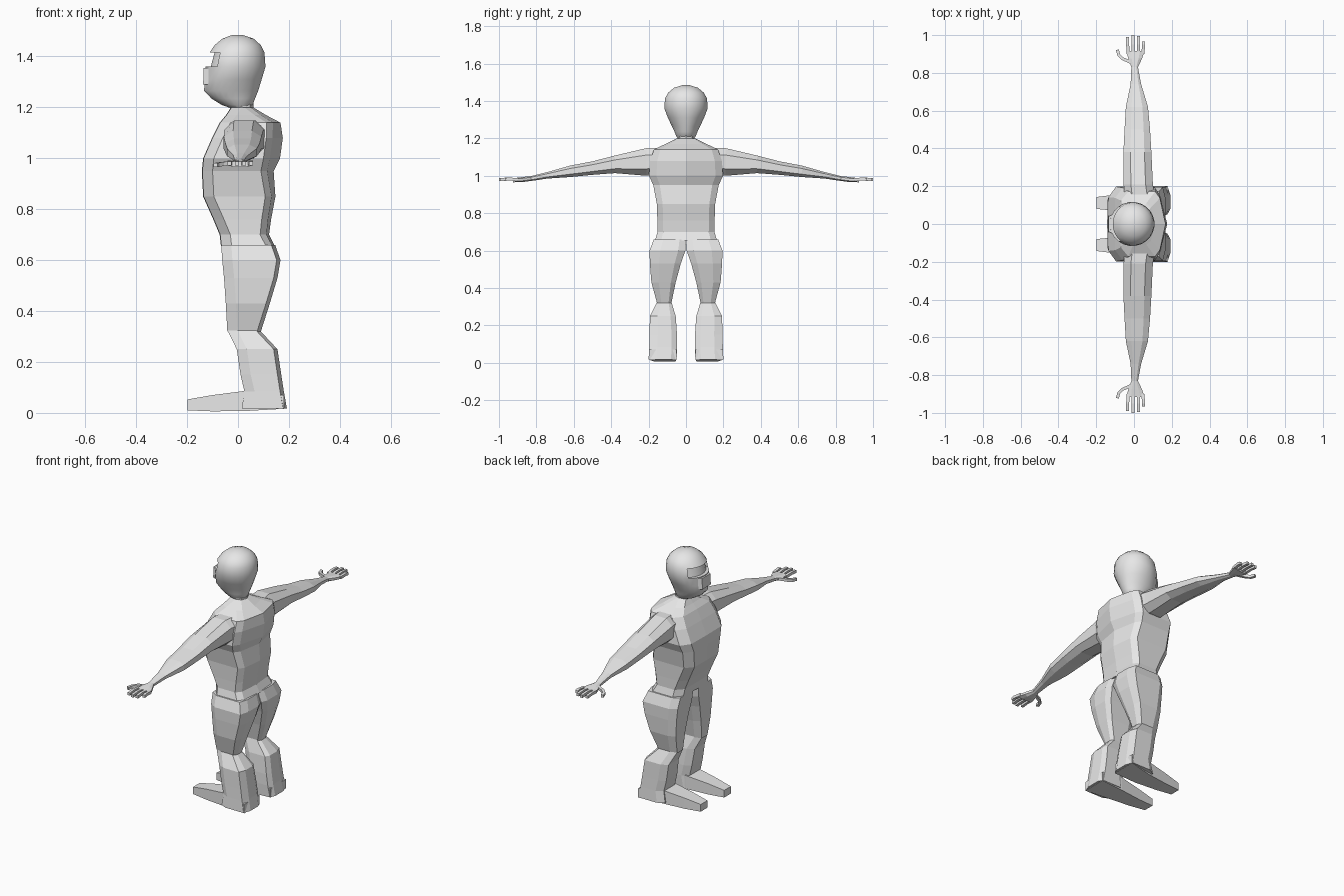
import bpy, bmesh, math
from mathutils import Vector

if "Cube" in bpy.data.objects:
    bpy.data.objects.remove(bpy.data.objects["Cube"])

grey = bpy.data.materials.new("plain grey")
grey.diffuse_color = (0.8, 0.8, 0.8, 1)
grey.use_nodes = True
grey.node_tree.nodes["Principled BSDF"].inputs["Base Color"].default_value = grey.diffuse_color


def finish(bm, name):
    bmesh.ops.recalc_face_normals(bm, faces=bm.faces[:])
    me = bpy.data.meshes.new(name)
    bm.to_mesh(me)
    bm.free()
    ob = bpy.data.objects.new(name, me)
    bpy.context.collection.objects.link(ob)
    me.materials.append(grey)
    return ob


def loft(bm, rings):
    """Skin equal-sized rings of points and cap both ends."""
    vs = [[bm.verts.new(p) for p in r] for r in rings]
    n = len(vs[0])
    for a, b in zip(vs, vs[1:]):
        for i in range(n):
            j = (i + 1) % n
            bm.faces.new((a[i], a[j], b[j], b[i]))
    bm.faces.new(vs[0])
    bm.faces.new(vs[-1])


def part(name, *lofts, side=1):
    bm = bmesh.new()
    for rings in lofts:
        loft(bm, [[(x, y * side, z) for x, y, z in r] for r in rings])
    return finish(bm, name)


# Torso: flat chest, angled back with a centre crease
def torso_ring(z, xf, xb, w, d):
    half = [(xf, .72 * w), (xf + .04, w), (xb - d - .025, w), (xb - d, .8 * w)]
    pts = [(xf - .002, 0)] + half + [(xb, 0)] + [(x, -y) for x, y in half[::-1]]
    return [(x, y, z) for x, y in pts]


part("torso", [torso_ring(*r) for r in [
    (.655, -.065, .145, .165, .01), (.70, -.07, .122, .152, .01),
    (.76, -.095, .13, .153, .012), (.85, -.135, .147, .156, .015),
    (.95, -.14, .14, .175, .025), (1.0, -.135, .165, .198, .04),
    (1.08, -.1, .176, .192, .04), (1.14, -.07, .167, .172, .03),
    (1.17, -.045, .11, .11, .02), (1.2, -.025, .06, .05, .01)]])


# Neck
part("neck", [[(.015 + r * math.cos(a * math.pi / 4), r * math.sin(a * math.pi / 4), z)
               for a in range(8)] for z, r in [(1.17, .055), (1.2, .045), (1.25, .045)]])


# Legs: thigh, shin and foot
def leg_ring(z, xf, xb, yi, yo):
    t = yo - yi
    return [(xf, yi + .15 * t, z), (xf, yo - .15 * t, z), (xf + .04, yo, z),
            (xb - .015, yo, z), (xb, yo - .3 * t, z), (xb, yi + .2 * t, z),
            (xb - .015, yi, z), (xf + .04, yi, z)]


def box_ring(x, yi, yo, z0, z1):
    return [(x, yi, z0), (x, yo, z0), (x, yo, z1), (x, yi, z1)]


thigh = [leg_ring(*r) for r in [
    (.66, -.066, .146, 0, .172), (.60, -.062, .167, .003, .195),
    (.53, -.055, .155, .028, .193), (.43, -.048, .125, .055, .185),
    (.32, -.042, .09, .078, .155)]]
shin = [leg_ring(*r) for r in [
    (.325, -.042, .085, .078, .155), (.25, -.005, .155, .055, .193),
    (.15, .01, .17, .048, .195), (.085, .025, .18, .047, .197),
    (.018, .015, .192, .05, .2)]]
foot = [box_ring(*r) for r in [
    (.18, .052, .198, .016, .07), (.04, .055, .172, .008, .088),
    (-.10, .07, .155, .006, .07), (-.198, .08, .143, .01, .053)]]


# Arms: tapered bevelled sections along y
def arm_ring(y, x0, x1, z0, z1):
    dx, dz = (x1 - x0) * .25, (z1 - z0) * .25
    return [(x0, y, z0 + dz), (x0 + dx, y, z0), (x1 - dx, y, z0), (x1, y, z0 + dz),
            (x1, y, z1 - dz), (x1 - dx, y, z1), (x0 + dx, y, z1), (x0, y, z1 - dz)]


arm = [arm_ring(*r) for r in [
    (.15, -.05, .11, 1.01, 1.148), (.21, -.055, .1, 1.0, 1.148),
    (.38, -.056, .092, 1.014, 1.108), (.50, -.05, .085, 1.005, 1.077),
    (.62, -.043, .074, .993, 1.054), (.74, -.018, .038, .985, 1.02),
    (.83, -.014, .021, .972, .998), (.875, -.03, .042, .966, .993),
    (.915, -.04, .056, .966, .988)]]


# Fingers and thumb: thin square tubes along a short path
def digit(path, r):
    rings = []
    for k, p in enumerate(path):
        d = Vector(path[min(k + 1, len(path) - 1)]) - Vector(path[max(k - 1, 0)])
        s = Vector((d.y, -d.x, 0)).normalized() * r
        q, up = Vector(p), Vector((0, 0, r))
        rings.append([q + s + up, q - s + up, q - s - up, q + s - up])
    return rings


digits = [digit([(x, .90, .979), (x * 1.08, .95, .983), (x * 1.08, tip, .979)], .008)
          for x, tip in [(-.031, .99), (-.004, 1.0), (.022, .995), (.047, .967)]]
digits.append(digit([(-.015, .855, .982), (-.06, .875, .978), (-.08, .893, .975),
                     (-.088, .922, .973)], .008))

for side, label in [(1, "right"), (-1, "left")]:
    part(label + "_thigh", thigh, side=side)
    part(label + "_shin", shin, side=side)
    part(label + "_foot", foot, side=side)
    part(label + "_arm", arm, side=side)
    part(label + "_fingers", *digits, side=side)

# Head: smooth rounded helmet narrowing to the jaw
SEG = 24
bm = bmesh.new()
rings = []
for z, xf, xb, w in [
        (1.192, -.015, .03, .035), (1.21, -.065, .058, .052), (1.235, -.105, .068, .062),
        (1.265, -.134, .08, .076), (1.31, -.132, .094, .098), (1.36, -.128, .109, .117),
        (1.415, -.113, .105, .113), (1.445, -.092, .09, .095), (1.47, -.062, .062, .065),
        (1.484, -.025, .02, .022)]:
    c, rx = (xf + xb) / 2, (xb - xf) / 2
    rings.append([(c + rx * math.cos(2 * math.pi * (i + .5) / SEG),
                   w * math.sin(2 * math.pi * (i + .5) / SEG), z) for i in range(SEG)])
loft(bm, rings)
bmesh.ops.recalc_face_normals(bm, faces=bm.faces[:])
# Eye opening sunk into the front of the head
eye = [f for f in bm.faces if 1.36 < f.calc_center_median().z < 1.41
       and f.calc_center_median().x < -.08]
out = bmesh.ops.extrude_face_region(bm, geom=eye)
bmesh.ops.translate(bm, vec=(.02, 0, 0),
                    verts=[v for v in out["geom"] if isinstance(v, bmesh.types.BMVert)])
bmesh.ops.delete(bm, geom=[f for f in eye if f.is_valid], context="FACES")
head = finish(bm, "head")
bpy.context.view_layer.objects.active = head
head.select_set(True)
bpy.ops.object.shade_smooth_by_angle(angle=math.radians(40))

# Face guard plate below the eye opening
part("face_guard", [[(x, -.04, z), (x, .04, z), (x + .02, .05, z), (x + .02, -.05, z)]
                    for x, z in [(-.137, 1.29), (-.135, 1.355)]])
